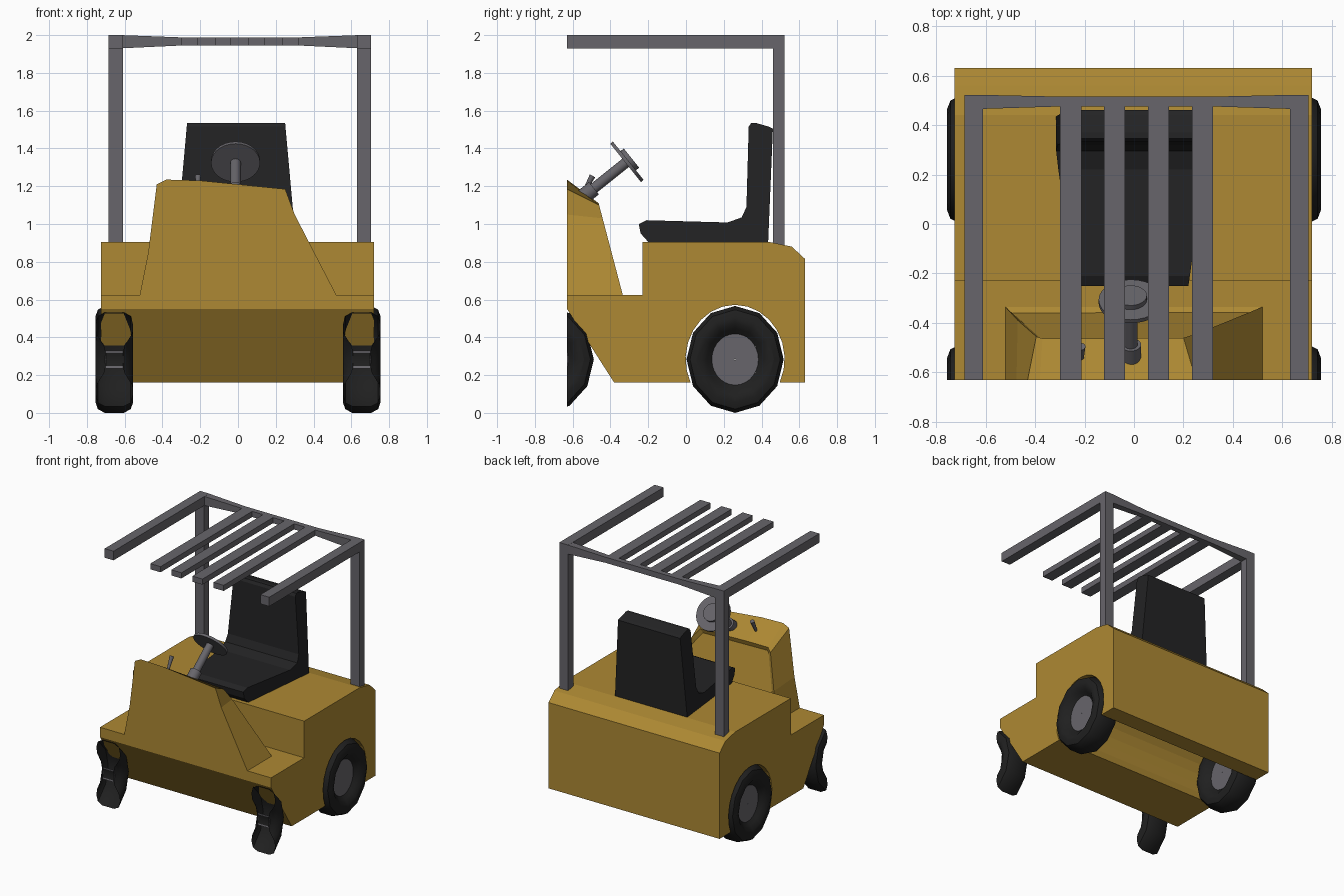
import bpy, bmesh, math
from mathutils import Vector

if "Cube" in bpy.data.objects:
    bpy.data.objects.remove(bpy.data.objects["Cube"])


def material(name, rgb):
    m = bpy.data.materials.new(name)
    m.diffuse_color = (*rgb, 1)
    m.use_nodes = True
    m.node_tree.nodes["Principled BSDF"].inputs["Base Color"].default_value = m.diffuse_color
    return m


YELLOW = material("ochre paint", (0.42, 0.25, 0.033))
GREY = material("grey metal", (0.135, 0.13, 0.145))
BLACK = material("black vinyl", (0.017, 0.017, 0.018))
RUBBER = material("dark rubber", (0.014, 0.014, 0.014))
FRONT = -0.63  # the model is cut off flat here


def finish(name, bm, mat, smooth=None, fix=True):
    if fix:
        bmesh.ops.recalc_face_normals(bm, faces=bm.faces[:])
    me = bpy.data.meshes.new(name)
    bm.to_mesh(me)
    bm.free()
    me.materials.append(mat)
    ob = bpy.data.objects.new(name, me)
    bpy.context.collection.objects.link(ob)
    if smooth:
        bpy.ops.object.select_all(action='DESELECT')
        ob.select_set(True)
        bpy.context.view_layer.objects.active = ob
        bpy.ops.object.shade_smooth_by_angle(angle=math.radians(smooth))
    return ob


def loft(rings, caps=True):
    """Skin a list of equal-length point rings."""
    bm = bmesh.new()
    vs = [[bm.verts.new(p) for p in r] for r in rings]
    n = len(rings[0])
    for a, b in zip(vs, vs[1:]):
        for i in range(n):
            j = (i + 1) % n
            bm.faces.new((a[i], a[j], b[j], b[i]))
    if caps:
        bm.faces.new(vs[0][::-1])
        bm.faces.new(vs[-1])
    bmesh.ops.recalc_face_normals(bm, faces=bm.faces[:])
    return bm


def box(name, x, y, z, mat):
    rings = [[(a, y[0], z[0]), (a, y[1], z[0]), (a, y[1], z[1]), (a, y[0], z[1])] for a in x]
    return finish(name, loft(rings), mat)


def rod(name, a, b, r, mat, sides=20, r2=None):
    a, b = Vector(a), Vector(b)
    bm = bmesh.new()
    bmesh.ops.create_cone(bm, cap_ends=True, segments=sides, radius1=r,
                          radius2=r if r2 is None else r2, depth=(b - a).length)
    rot = (b - a).to_track_quat('Z', 'Y').to_matrix()
    for v in bm.verts:
        v.co = rot @ v.co + (a + b) / 2
    return finish(name, bm, mat, 40)


# Chassis: side profile with the rear wheel arch running right through
arch = [(0.26 + 0.262 * math.cos(t), 0.285 + 0.287 * math.sin(t))
        for t in (math.radians(-25.8 + 231.6 * i / 16) for i in range(17))]
profile = [(FRONT, 0.55), (FRONT, 0.625), (-0.23, 0.625), (-0.23, 0.905), (0.44, 0.905),
           (0.56, 0.88), (0.63, 0.815), (0.63, 0.16)] + arch + [(-0.38, 0.16)]
finish("chassis", loft([[(x, y, z) for y, z in profile] for x in (-0.725, 0.72)]), YELLOW)

# Dashboard cowl: front outline lofted to a leaning rear outline with a recessed panel
front = [(-0.52, 0.625), (-0.475, 0.85), (-0.43, 1.21), (-0.38, 1.235),
         (-0.2, 1.23), (0.25, 1.185), (0.30, 1.05), (0.52, 0.625)]
rear = [(-0.52, 0.625), (-0.47, 0.83), (-0.395, 1.08), (-0.37, 1.11),
        (-0.2, 1.11), (0.20, 1.10), (0.26, 1.03), (0.52, 0.625)]
bm = loft([[(x, FRONT, z) for x, z in front],
           [(x, -0.335 - 0.125 * (z - 0.625) / 0.475, z) for x, z in rear]])
bm.faces.ensure_lookup_table()
panel = [f for f in bm.faces if len(f.verts) == 8 and f.normal.y > 0]
bmesh.ops.inset_region(bm, faces=panel, thickness=0.03, depth=-0.02)
finish("cowl", bm, YELLOW, fix=False)

# Seat: side profile, narrower toward the front and the top of the backrest
seat = [(-0.25, 1.0), (-0.24, 0.95), (-0.2, 0.905), (0.435, 0.905), (0.46, 1.505), (0.44, 1.515),
        (0.37, 1.535), (0.345, 1.535), (0.332, 1.515), (0.32, 1.09), (0.295, 1.035),
        (0.22, 1.008), (-0.21, 1.02)]


def half_width(y, z):
    return min(0.305, 0.23 + 0.14 * (y + 0.25)) - 0.045 * max(0, z - 1.03) / 0.5


finish("seat", loft([[(-0.01 + s * half_width(y, z), y, z) for y, z in seat]
                     for s in (-1, 1)]), BLACK)

# Steering column, collar, wheel and centre pad
axis = Vector((0, 0.78, 0.625))
hub = Vector((-0.013, -0.312, 1.33))
rod("steering_column", hub - axis * 0.29, hub, 0.028, GREY)
rod("steering_collar", hub - axis * 0.30, hub - axis * 0.225, 0.042, GREY)
rod("steering_wheel", hub - axis * 0.01, hub + axis * 0.008, 0.13, GREY, 28)
rod("steering_pad", hub + axis * 0.008, hub + axis * 0.03, 0.065, GREY, 24)

# Direction lever
rod("lever", (-0.212, -0.545, 1.16), (-0.212, -0.495, 1.255), 0.009, GREY, 10, 0.016)

# Overhead guard: posts, side rails, roof bars and the flared rear crossbar
for side, x in (("left", (-0.685, -0.61)), ("right", (0.63, 0.705))):
    box(side + "_post", x, (0.46, 0.522), (0.88, 1.935), GREY)
    box(side + "_roof_rail", x, (FRONT, 0.522), (1.93, 2.0), GREY)
for i, x in enumerate([(-0.30, -0.213), (-0.122, -0.037), (0.056, 0.141), (0.234, 0.32)]):
    box(f"roof_bar_{i + 1}", x, (FRONT, 0.48), (1.945, 1.988), GREY)
sections = [(-0.62, 0.465, 0.522, 1.93, 2.0), (-0.30, 0.475, 0.515, 1.945, 1.988),
            (0.32, 0.475, 0.515, 1.945, 1.988), (0.64, 0.465, 0.522, 1.93, 2.0)]
finish("roof_crossbar", loft([[(x, a, c), (x, b, c), (x, b, d), (x, a, d)]
                              for x, a, b, c, d in sections]), GREY)

# Wheels: revolved tyre and hub, the front pair sliced at the front plane
half = [(0.045, 0.48), (0.07, 0.58), (0.094, 0.68), (0.1, 0.80), (0.087, 0.93), (0.05, 1.0)]
tyre = half + [(-x, r) for x, r in reversed(half)]
rim = [(0.05, 0.01), (0.05, 0.48), (-0.05, 0.48), (-0.05, 0.01)]


def revolve(name, prof, sides, cx, cy, mat, smooth):
    rings = []
    for i in range(sides):
        t = 2 * math.pi * i / sides
        rings.append([(cx + x, cy + 0.257 * r * math.cos(t), 0.283 + 0.283 * r * math.sin(t))
                      for x, r in prof])
    bm = loft(rings + [rings[0]], caps=False)
    bmesh.ops.remove_doubles(bm, verts=bm.verts[:], dist=1e-5)
    bmesh.ops.recalc_face_normals(bm, faces=bm.faces[:])
    bmesh.ops.bisect_plane(bm, geom=bm.verts[:] + bm.edges[:] + bm.faces[:],
                           plane_co=(0, FRONT, 0), plane_no=(0, 1, 0), clear_inner=True)
    finish(name, bm, mat, smooth, fix=False)


for side, cx in (("left", -0.655), ("right", 0.655)):
    for end, cy in (("front", -0.745), ("rear", 0.26)):
        revolve(f"{end}_{side}_tyre", tyre, 12, cx, cy, RUBBER, 33)
        revolve(f"{end}_{side}_hub", rim, 28, cx, cy, GREY, 33)
